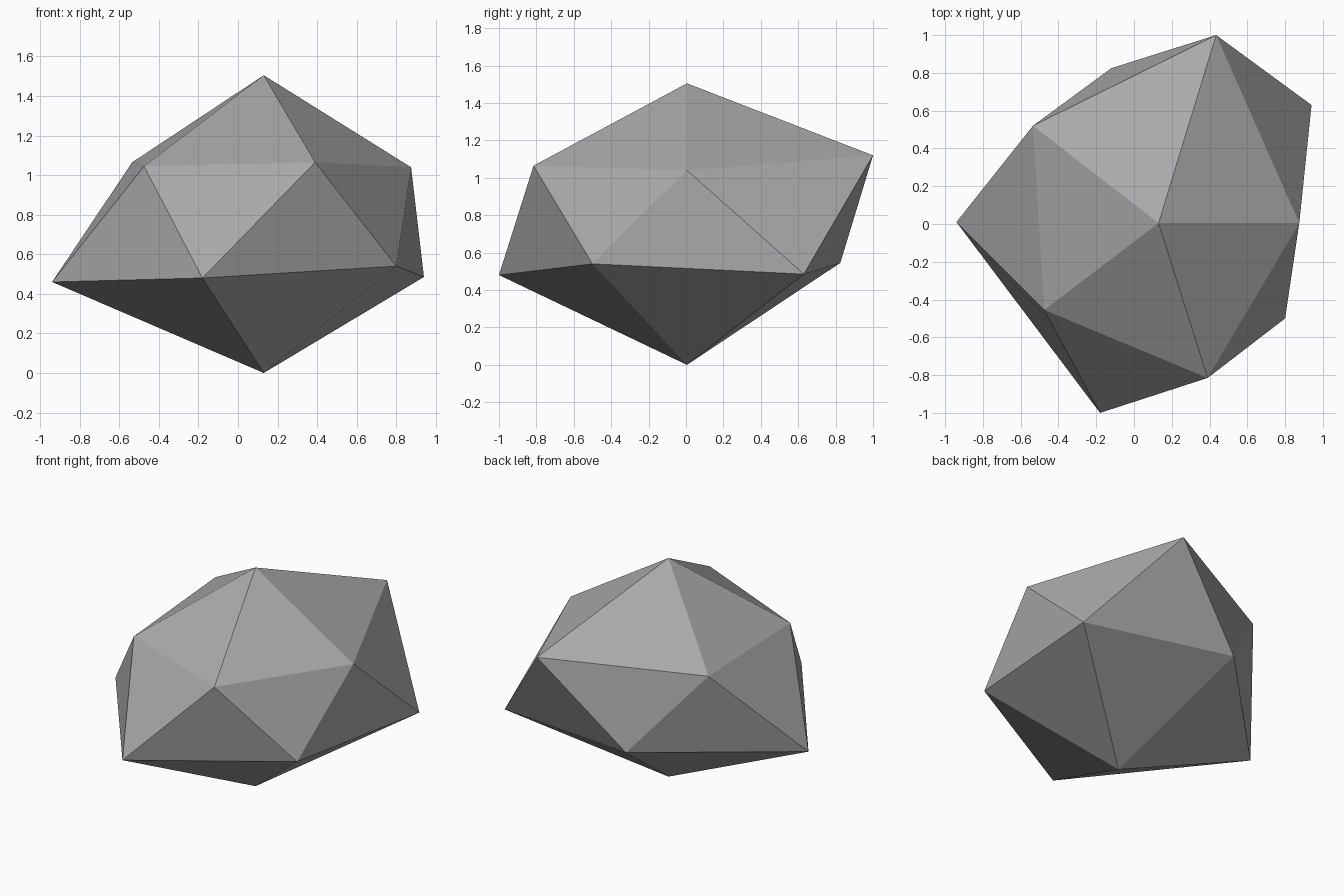
import bpy
import bmesh

# Remove the default cube
default_cube = bpy.data.objects.get("Cube")
if default_cube:
    bpy.data.objects.remove(default_cube, do_unlink=True)


def make_material(name, colour):
    material = bpy.data.materials.new(name)
    material.use_nodes = True
    material.diffuse_color = colour
    shader = material.node_tree.nodes["Principled BSDF"]
    shader.inputs["Base Color"].default_value = colour
    shader.inputs["Roughness"].default_value = 0.9
    return material


def build_rock(name, bottom_point, lower_ring, upper_ring, top_point, material):
    """Irregular twenty-sided stone: two staggered rings closed by two fans."""
    bm = bmesh.new()
    bottom = bm.verts.new(bottom_point)
    top = bm.verts.new(top_point)
    lower = [bm.verts.new(point) for point in lower_ring]
    upper = [bm.verts.new(point) for point in upper_ring]
    count = len(lower)

    for i in range(count):
        following = (i + 1) % count
        # Underside fan
        bm.faces.new((bottom, lower[following], lower[i]))
        # Zigzag belt between the rings
        bm.faces.new((lower[i], lower[following], upper[i]))
        bm.faces.new((upper[i], lower[following], upper[following]))
        # Crown fan
        bm.faces.new((top, upper[i], upper[following]))

    bmesh.ops.recalc_face_normals(bm, faces=bm.faces[:])
    mesh = bpy.data.meshes.new(name)
    bm.to_mesh(mesh)
    bm.free()
    mesh.materials.append(material)
    rock = bpy.data.objects.new(name, mesh)
    bpy.context.collection.objects.link(rock)
    return rock


stone_grey = make_material("stone_grey", (0.4, 0.4, 0.41, 1.0))

# Rings run counter-clockwise; each upper corner sits between two lower ones
lower_corners = [
    (0.80, -0.50, 0.54),
    (0.94, 0.63, 0.485),
    (-0.12, 0.825, 0.545),
    (-0.94, 0.01, 0.46),
    (-0.18, -1.0, 0.48),
]
upper_corners = [
    (0.875, 0.005, 1.04),
    (0.435, 1.0, 1.12),
    (-0.535, 0.52, 1.065),
    (-0.475, -0.455, 1.045),
    (0.39, -0.815, 1.065),
]

build_rock("rock", (0.13, 0.005, 0), lower_corners, upper_corners,
           (0.13, 0.005, 1.505), stone_grey)
